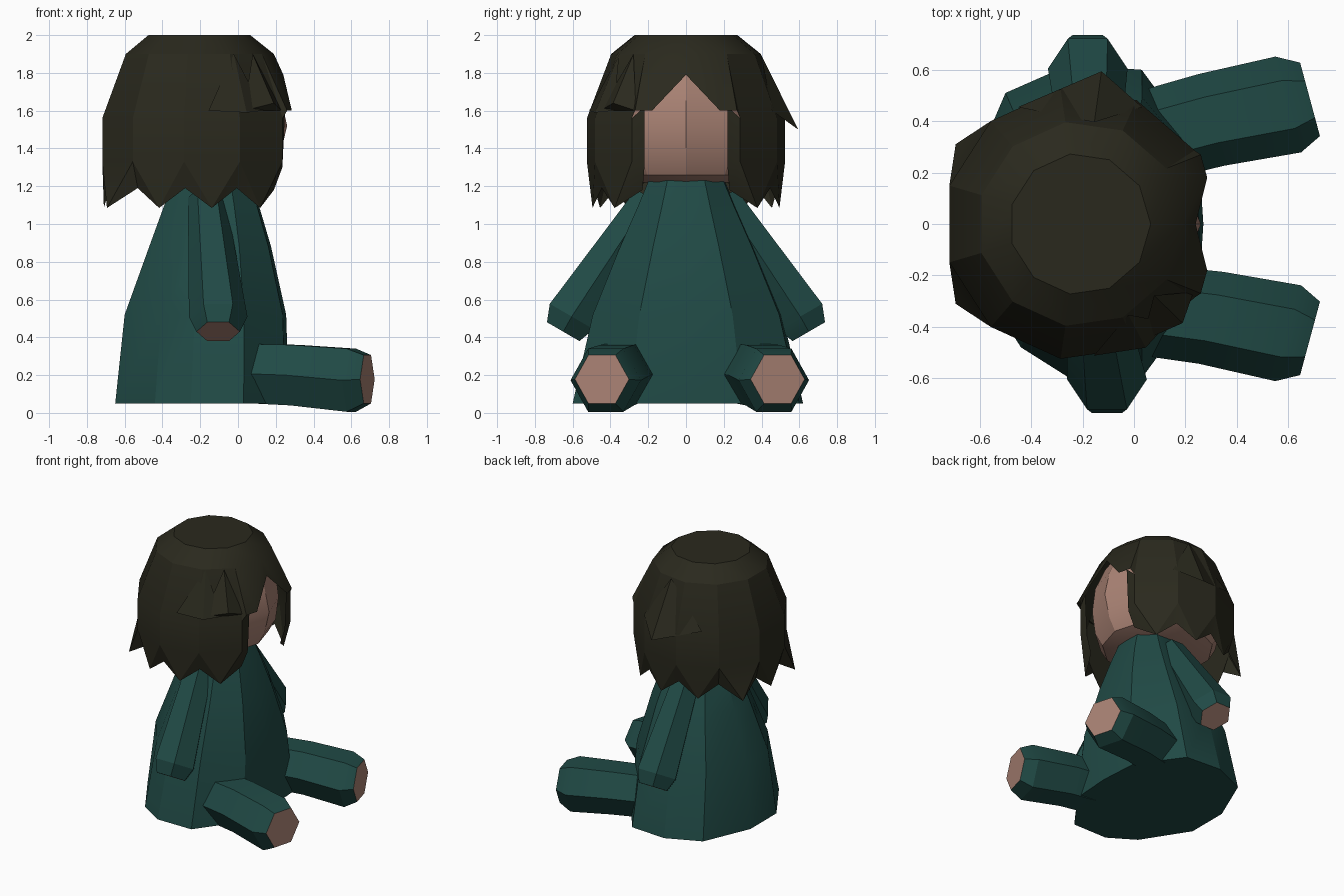
import bpy, bmesh, math
from mathutils import Vector

if "Cube" in bpy.data.objects:
    bpy.data.objects.remove(bpy.data.objects["Cube"])


def material(name, rgb):
    m = bpy.data.materials.new(name)
    m.diffuse_color = (*rgb, 1)
    m.use_nodes = True
    m.node_tree.nodes["Principled BSDF"].inputs["Base Color"].default_value = m.diffuse_color
    return m


TEAL = material("teal cloth", (0.0145, 0.068, 0.060))
HAIR = material("dark brown hair", (0.023, 0.022, 0.0125))
SKIN = material("skin", (0.40, 0.225, 0.175))


def finish(name, bm, mats):
    mesh = bpy.data.meshes.new(name)
    bm.to_mesh(mesh)
    bm.free()
    for m in mats:
        mesh.materials.append(m)
    mesh.shade_smooth()
    mesh.set_sharp_from_angle(angle=math.radians(25))
    ob = bpy.data.objects.new(name, mesh)
    bpy.context.collection.objects.link(ob)
    return ob


def loft(name, rings, mats, end_index=0):
    """Skin a list of equal-length point rings and cap both ends."""
    bm = bmesh.new()
    vs = [[bm.verts.new(p) for p in ring] for ring in rings]
    n = len(vs[0])
    for a, b in zip(vs, vs[1:]):
        for i in range(n):
            j = (i + 1) % n
            bm.faces.new((a[i], a[j], b[j], b[i]))
    bm.faces.new(vs[0])
    bm.faces.new(vs[-1]).material_index = end_index
    bmesh.ops.recalc_face_normals(bm, faces=bm.faces)
    return finish(name, bm, mats)


def limb(name, sections, axis, side):
    """Six-sided limb; sections are (centre, radius), corners lie along side."""
    axis, u = Vector(axis).normalized(), Vector(side).normalized()
    v = axis.cross(u)
    rings = []
    for c, r in sections:
        rings.append([Vector(c) + r * (math.cos(k * math.pi / 3) * u + math.sin(k * math.pi / 3) * v)
                      for k in range(6)])
    loft(name, rings, [TEAL, SKIN], 1)


# Robe: one slightly uneven outline, rescaled to each height
outline = [(0.46, 0), (0.44, 0.3), (0.22, 0.6), (-0.06, 0.62), (-0.31, 0.51), (-0.46, 0.16),
           (-0.46, -0.15), (-0.25, -0.48), (-0.06, -0.60), (0.22, -0.6), (0.44, -0.3)]
levels = [(0.05, -0.65, 0.27, 0.62), (0.52, -0.60, 0.255, 0.51), (0.88, -0.47, 0.175, 0.36),
          (1.10, -0.39, 0.11, 0.26), (1.24, -0.33, 0.06, 0.20)]
loft("robe", [[((lo + hi) / 2 + x / 0.92 * (hi - lo), y / 0.62 * w, z) for x, y in outline]
              for z, lo, hi, w in levels], [TEAL])

# Arms and legs
for s, label, hx, fy in ((1, "left", -0.18, 0.485), (-1, "right", -0.105, 0.445)):
    limb(label + "_arm",
         [((-0.165, s * 0.19, 1.14), 0.10), ((hx, s * 0.605, 0.51), 0.155), ((hx, s * 0.65, 0.43), 0.115)],
         (0, s * 0.5, -0.86), (1, 0, 0))
    limb(label + "_leg",
         [((0.02, s * 0.33, 0.21), 0.18), ((0.30, s * (fy - 0.08), 0.20), 0.185),
          ((0.60, s * (fy - 0.02), 0.173), 0.193), ((0.685, s * fy, 0.178), 0.148)],
         (1, s * 0.27, 0), (-s * 0.27, 1, 0))

# Head and hair share an eleven-sided layout
CX, N = -0.21, 11
STEP = 360 / N


def polar(deg, r, z):
    a = math.radians(deg)
    return Vector((CX + r * math.cos(a), r * math.sin(a), z))


# Head, with the front point of the middle ring drawn out as a nose
head = [[polar(k * STEP, r, z) for k in range(N)] for z, r in
        ((1.22, 0.26), (1.26, 0.38), (1.35, 0.43), (1.52, 0.45), (1.70, 0.43), (1.86, 0.36))]
head[3][0].x += 0.02
loft("head", head, [SKIN])

# Hair cap
bm = bmesh.new()


def face(*pts):
    f = bm.faces.new([bm.verts.new(p) for p in pts])
    f.normal_update()
    if f.normal.dot(f.calc_center_median() - Vector((CX, 0, 1.4))) < 0:
        f.normal_flip()


R = [[polar(k * STEP, r, z) for k in range(N + 1)] for z, r in
     ((2.0, 0.275), (1.9, 0.40), (1.56, 0.53), (1.33, 0.53))]
# Lower lock tips, longer flick at the back corners, shallow notches between
tips = [polar((k + 0.5) * STEP, 0.575 if k in (4, 6) else 0.50, 1.085) for k in range(N)]
face(*R[0][:N])
for k in range(N):
    face(R[0][k], R[0][k + 1], R[1][k + 1], R[1][k])
    if 0 < k < N - 1:
        for a, b in ((R[1], R[2]), (R[2], R[3])):
            face(a[k], a[k + 1], b[k + 1], b[k])
        face(R[3][k], R[3][k + 1], tips[k])
    if 1 < k < N - 1:
        notch = polar(k * STEP, 0.49, 1.19)
        face(R[3][k], tips[k], notch)
        face(R[3][k], notch, tips[k - 1])

# Parted fringe and side curtains framing the face
for s, k, t in ((1, 1, 1), (-1, N - 1, N - 2)):
    part = Vector((0.24, 0, 1.79))
    tip, tip2 = Vector((0.285, s * 0.18, 1.60)), Vector((0.26, s * 0.27, 1.60))
    face(R[1][0], tip, part)
    face(R[1][0], R[1][k], tip)
    face(R[1][k], tip2, tip)
    face(R[1][k], R[2][k], tip2)
    hi, lo = Vector((0.25, s * 0.22, 1.62)), Vector((0.235, s * 0.22, 1.30))
    low = Vector((0.19, s * 0.23, 1.18))
    face(hi, R[2][k], R[3][k], lo)
    face(lo, R[3][k], low)
    face(R[3][k], tips[t], low)

# Overlapping upper locks: (tip angle, radius, height, side angles)
for ang, r, z, sides in ((82, 0.60, 1.50, (118, 62)), (-62, 0.545, 1.59, (-84, -48)),
                         (-44, 0.555, 1.64, (-62, -31))):
    top, tip = polar(ang, 0.40, 1.90), polar(ang, r, z)
    for a in sides:
        side = polar(a, 0.515, 1.60)
        face(top, side, tip)
        face(side, tip, polar(ang, 0.51, 1.60))

bmesh.ops.remove_doubles(bm, verts=bm.verts, dist=0.001)
finish("hair", bm, [HAIR])
